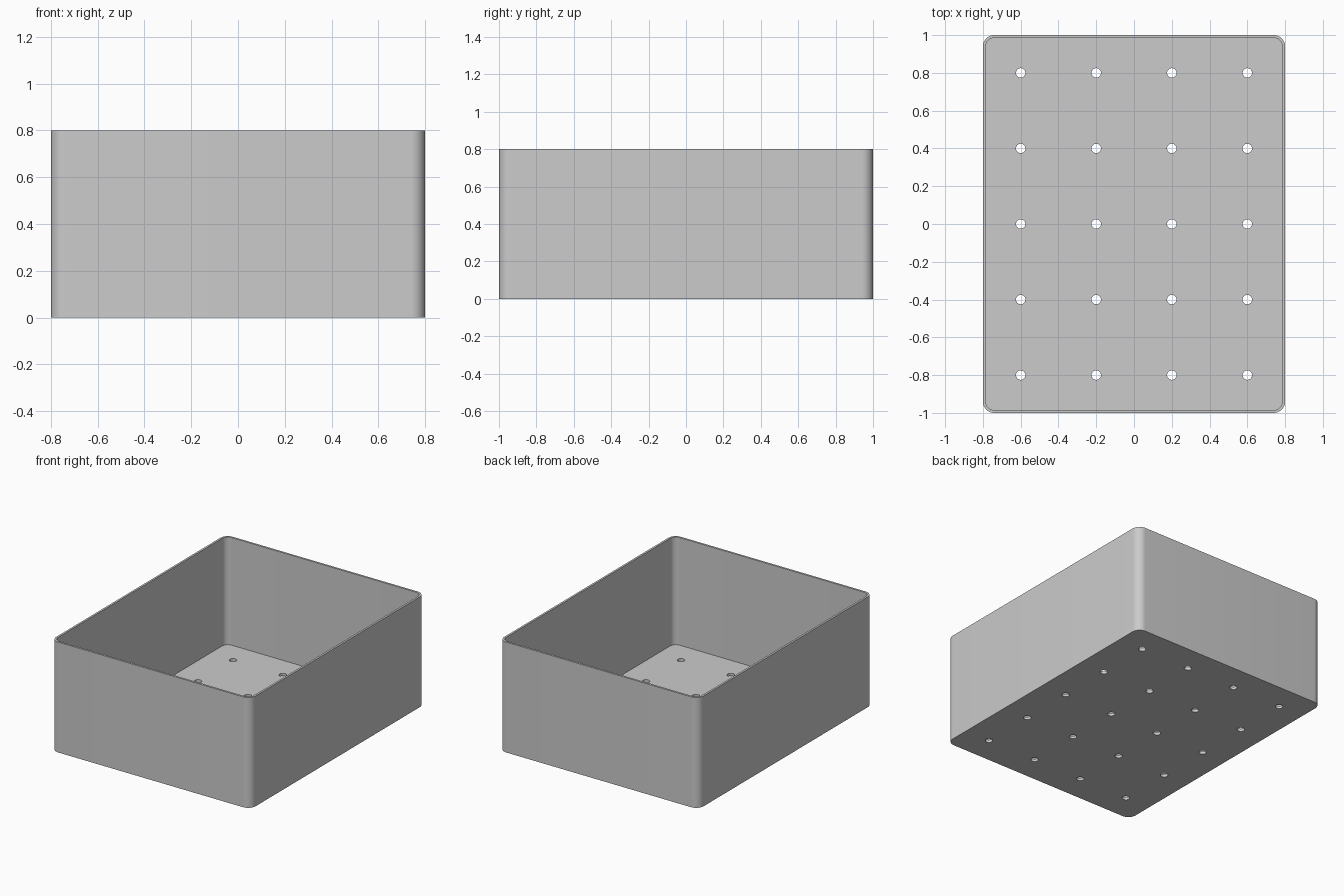
import bpy
import bmesh
from math import cos, sin, pi, radians
from mathutils import Matrix

WIDTH, DEPTH, HEIGHT = 1.6, 2.0, 0.8
WALL, FLOOR = 0.015, 0.02
CORNER = 0.06
HOLE_RADIUS = 0.025
SPACING = 0.4

cube = bpy.data.objects.get("Cube")
if cube:
    bpy.data.objects.remove(cube, do_unlink=True)

grey = bpy.data.materials.new("light_grey")
grey.use_nodes = True
colour = (0.6, 0.6, 0.6, 1)
grey.diffuse_color = colour
grey.node_tree.nodes["Principled BSDF"].inputs["Base Color"].default_value = colour


def make_object(name, bm):
    bmesh.ops.recalc_face_normals(bm, faces=bm.faces)
    mesh = bpy.data.meshes.new(name)
    bm.to_mesh(mesh)
    bm.free()
    mesh.materials.append(grey)
    obj = bpy.data.objects.new(name, mesh)
    bpy.context.collection.objects.link(obj)
    return obj


def rounded_block(name, inset, bottom, top, steps=12):
    """Upright block with rounded vertical corners."""
    radius = CORNER - inset
    cx, cy = WIDTH / 2 - CORNER, DEPTH / 2 - CORNER
    bm = bmesh.new()
    ring = []
    for i, (sx, sy) in enumerate([(1, 1), (-1, 1), (-1, -1), (1, -1)]):
        for k in range(steps + 1):
            a = (i + k / steps) * pi / 2
            ring.append(bm.verts.new((sx * cx + radius * cos(a),
                                      sy * cy + radius * sin(a), bottom)))
    base = bm.faces.new(ring)
    side = bmesh.ops.extrude_face_region(bm, geom=[base], use_keep_orig=True)
    moved = [g for g in side["geom"] if isinstance(g, bmesh.types.BMVert)]
    bmesh.ops.translate(bm, verts=moved, vec=(0, 0, top - bottom))
    return make_object(name, bm)


# Outer body and the cavity to hollow it
planter = rounded_block("planter_box", 0, 0, HEIGHT)
cavity = rounded_block("cavity_cutter", WALL, FLOOR, HEIGHT + 0.1)

# Grid of drain holes
bm = bmesh.new()
for column in range(4):
    for row in range(5):
        place = Matrix.Translation(((column - 1.5) * SPACING, (row - 2) * SPACING, 0))
        bmesh.ops.create_cone(bm, cap_ends=True, segments=32, radius1=HOLE_RADIUS,
                              radius2=HOLE_RADIUS, depth=0.2, matrix=place)
drill = make_object("drain_hole_cutter", bm)

# Cut and tidy up
bpy.context.view_layer.objects.active = planter
for cutter in (cavity, drill):
    cutter.hide_render = True
    mod = planter.modifiers.new(cutter.name, "BOOLEAN")
    mod.operation = "DIFFERENCE"
    mod.solver = "EXACT"
    mod.object = cutter
    bpy.ops.object.modifier_apply(modifier=mod.name)
    bpy.data.objects.remove(cutter, do_unlink=True)

# Smooth corners, sharp rims
bpy.ops.object.select_all(action="DESELECT")
planter.select_set(True)
bpy.ops.object.shade_smooth_by_angle(angle=radians(30))
